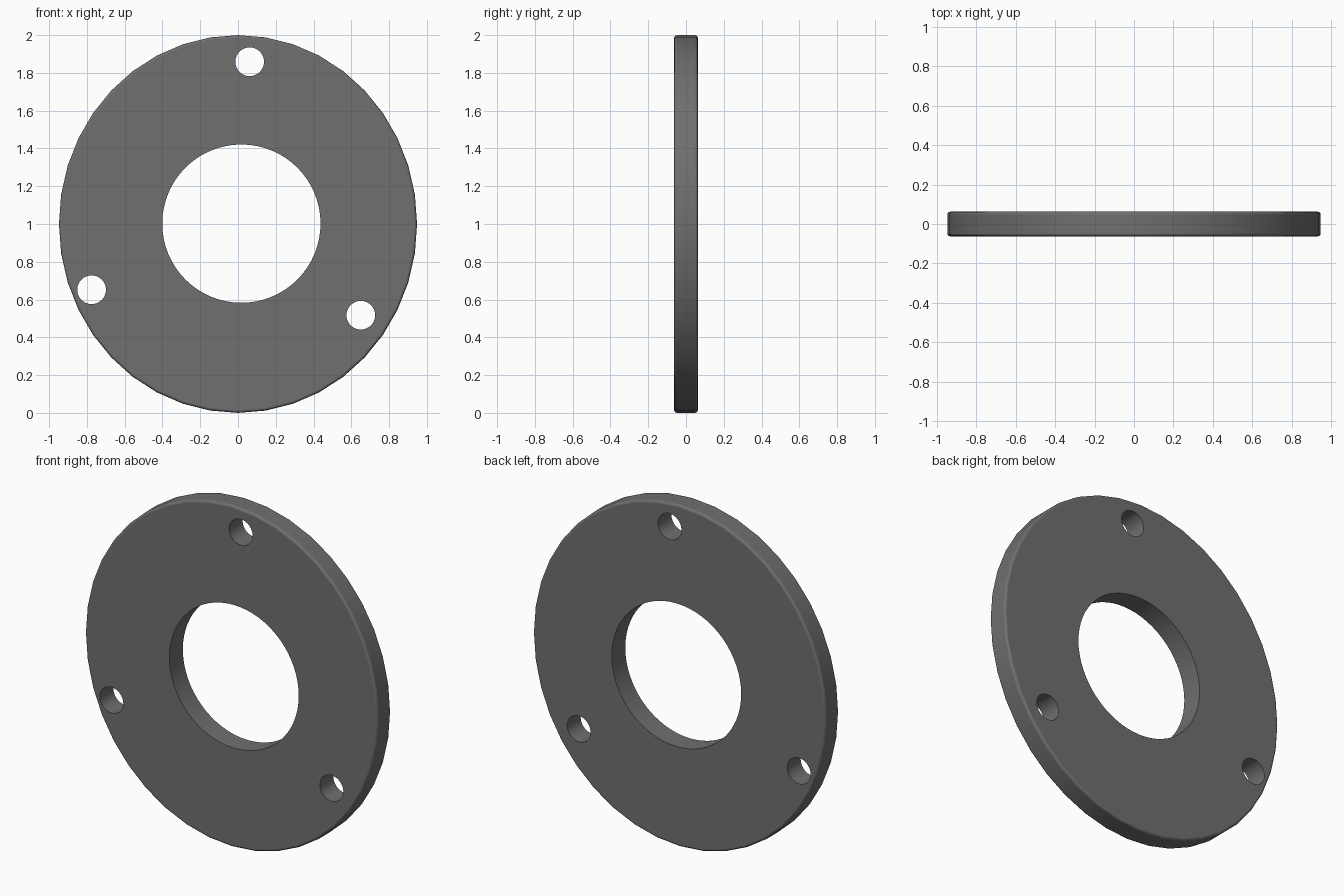
import bpy
from math import pi, radians

if "Cube" in bpy.data.objects:
    bpy.data.objects.remove(bpy.data.objects["Cube"])


def cylinder(name, x, z, radius, depth, sides):
    # Cylinder lying along the y axis
    bpy.ops.mesh.primitive_cylinder_add(vertices=sides, radius=radius, depth=depth,
                                        location=(x, 0, z), rotation=(pi / 2, 0, 0))
    ob = bpy.context.object
    ob.name = name
    bpy.ops.object.transform_apply(location=False, rotation=True, scale=True)
    return ob


# Slightly oval disc with softened outer rims
plate = cylinder("flange_plate", 0, 1, 1.0, 0.125, 40)
plate.scale.x = 0.948
bpy.ops.object.transform_apply(location=True, rotation=False, scale=True)
dark = bpy.data.materials.new("dark_metal")
dark.diffuse_color = (0.16, 0.16, 0.16, 1)
dark.use_nodes = True
dark.node_tree.nodes["Principled BSDF"].inputs["Base Color"].default_value = dark.diffuse_color
plate.data.materials.append(dark)
bevel = plate.modifiers.new("rim_bevel", 'BEVEL')
bevel.width = 0.015
bevel.segments = 3
bevel.limit_method = 'ANGLE'
bevel.angle_limit = radians(40)

# Centre bore and three bolt holes: x, z, radius, sides
holes = [(0.018, 1.002, 0.419, 64),
         (0.062, 1.859, 0.076, 32),
         (-0.775, 0.652, 0.076, 32),
         (0.65, 0.517, 0.076, 32)]
cutters = []
for i, (x, z, r, n) in enumerate(holes):
    cutter = cylinder(f"hole_cutter_{i}", x, z, r, 0.5, n)
    cutter.hide_render = True
    cutter.data.materials.append(dark)
    cutters.append(cutter)
    cut = plate.modifiers.new(f"hole_{i}", 'BOOLEAN')
    cut.operation = 'DIFFERENCE'
    cut.solver = 'EXACT'
    cut.object = cutter

# Bake the modifiers and drop the cutters
bpy.ops.object.select_all(action='DESELECT')
plate.select_set(True)
bpy.context.view_layer.objects.active = plate
for m in list(plate.modifiers):
    bpy.ops.object.modifier_apply(modifier=m.name)
for c in cutters:
    bpy.data.objects.remove(c, do_unlink=True)

# Smooth rims and bores, with the large faces kept flat
bpy.ops.object.shade_smooth_by_angle(angle=radians(35))
weighted = plate.modifiers.new("flat_faces", 'WEIGHTED_NORMAL')
weighted.keep_sharp = True
weighted.weight = 100
